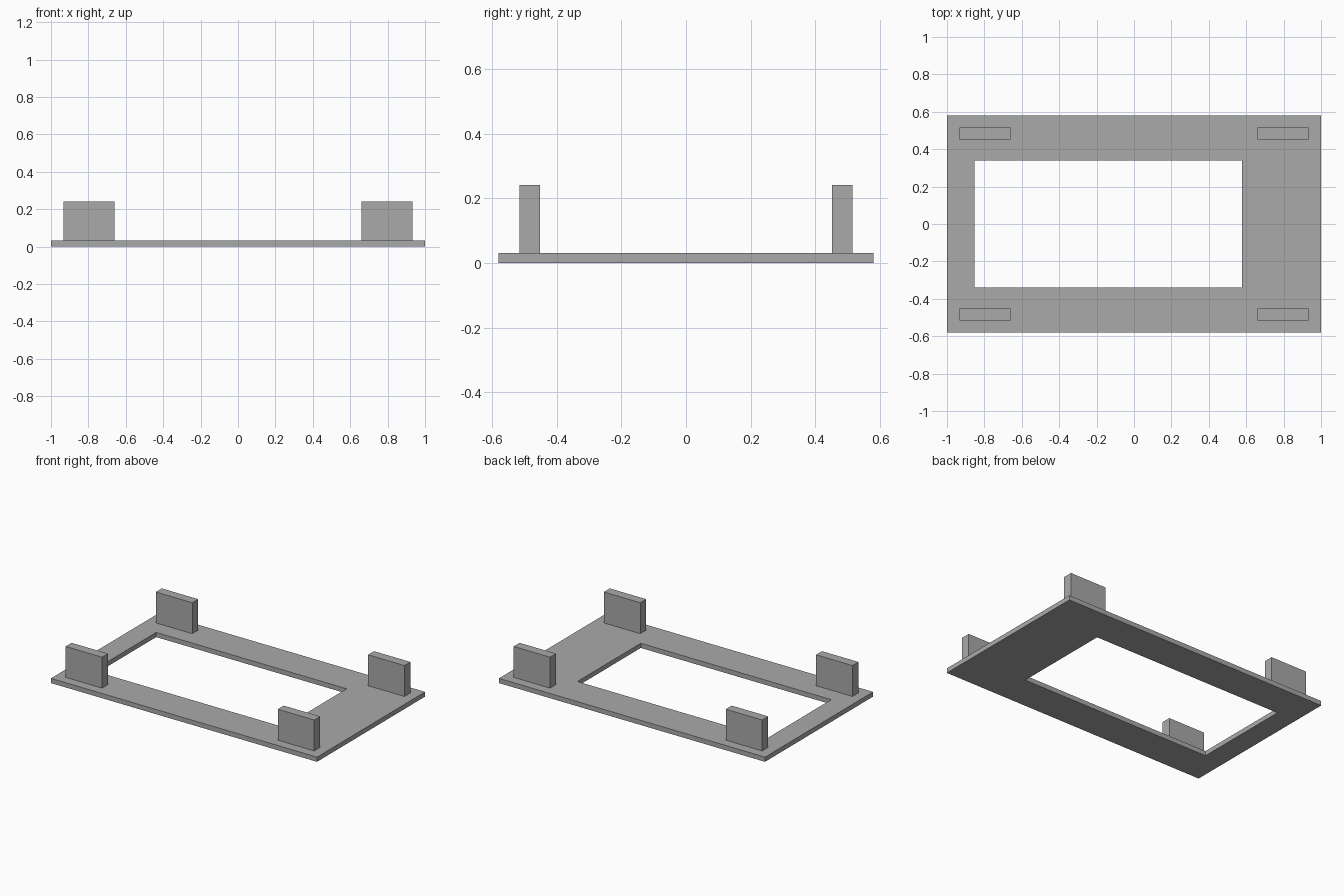
import bpy
import bmesh

cube = bpy.data.objects.get("Cube")
if cube:
    bpy.data.objects.remove(cube, do_unlink=True)

THICK = 0.032
TOP = 0.242

# Single grey finish
grey = bpy.data.materials.new("plain grey")
grey.use_nodes = True
color = (0.4, 0.4, 0.4, 1)
grey.diffuse_color = color
grey.node_tree.nodes["Principled BSDF"].inputs["Base Color"].default_value = color


def add_object(name, bm):
    bmesh.ops.recalc_face_normals(bm, faces=bm.faces)
    mesh = bpy.data.meshes.new(name)
    bm.to_mesh(mesh)
    bm.free()
    mesh.materials.append(grey)
    obj = bpy.data.objects.new(name, mesh)
    bpy.context.collection.objects.link(obj)
    return obj


def rectangle(bm, x0, x1, y0, y1, z):
    corners = ((x0, y0), (x1, y0), (x1, y1), (x0, y1))
    return [bm.verts.new((x, y, z)) for x, y in corners]


def extrude_up(bm, height):
    result = bmesh.ops.extrude_face_region(bm, geom=bm.faces[:])
    verts = [g for g in result["geom"] if isinstance(g, bmesh.types.BMVert)]
    bmesh.ops.translate(bm, verts=verts, vec=(0, 0, height))


# Base plate: a ring of four faces around the off-centre opening
bm = bmesh.new()
outer = rectangle(bm, -1, 1, -0.58, 0.58, 0)
inner = rectangle(bm, -0.853, 0.578, -0.34, 0.34, 0)
for i in range(4):
    j = (i + 1) % 4
    bm.faces.new((outer[i], outer[j], inner[j], inner[i]))
extrude_up(bm, THICK)
add_object("base_plate", bm)

# Upright tabs at the four corners
for x_name, sx in (("left", 1), ("right", -1)):
    for y_name, sy in (("front", -1), ("back", 1)):
        bm = bmesh.new()
        bm.faces.new(rectangle(bm, sx * 0.66, sx * 0.934,
                               sy * 0.452, sy * 0.516, THICK))
        extrude_up(bm, TOP - THICK)
        add_object(f"{y_name}_{x_name}_tab", bm)
